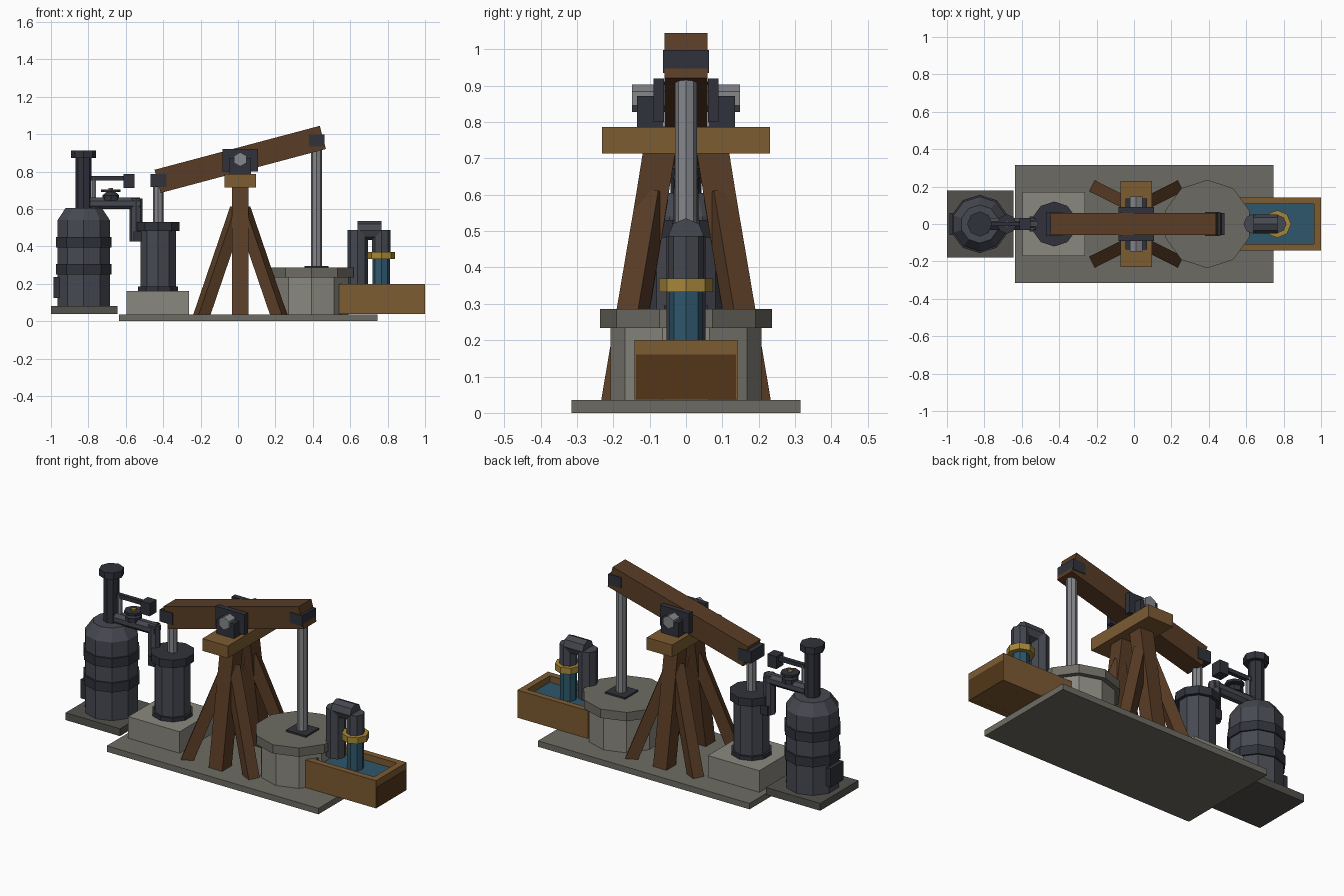
import bpy, bmesh, math
from mathutils import Vector

if "Cube" in bpy.data.objects:
    bpy.data.objects.remove(bpy.data.objects["Cube"])

def material(name, hexcode):
    m = bpy.data.materials.new(name)
    rgb = [int(hexcode[i:i + 2], 16) / 255 for i in (0, 2, 4)]
    m.diffuse_color = [c ** 2.2 for c in rgb] + [1]
    m.use_nodes = True
    m.node_tree.nodes["Principled BSDF"].inputs["Base Color"].default_value = m.diffuse_color
    return m

WOOD = material("dark_wood", "5a3f2a")
TAN = material("light_wood", "7c5c36")
INNER = material("inner_wood", "54391f")
IRON = material("iron", "484a52")
DARK = material("dark_iron", "34363d")
STEEL = material("steel", "85868a")
STONE = material("stone", "6d6b63")
PALE = material("pale_stone", "89877e")
SLATE = material("slate", "53524d")
WATER = material("water", "32586c")
BRASS = material("brass", "a5863c")

def finish(name, bm, mat):
    me = bpy.data.meshes.new(name)
    bmesh.ops.recalc_face_normals(bm, faces=bm.faces)
    bm.to_mesh(me)
    bm.free()
    ob = bpy.data.objects.new(name, me)
    me.materials.append(mat)
    bpy.context.collection.objects.link(ob)
    return ob

def box(name, x, y, z, mat, tilt=0):
    """Box from (min, max) ranges, optionally tilted about the y axis."""
    bm = bmesh.new()
    bmesh.ops.create_cube(bm, size=1)
    for v in bm.verts:
        v.co = Vector([v.co[i] * (r[1] - r[0]) for i, r in enumerate((x, y, z))])
    ob = finish(name, bm, mat)
    ob.location = [sum(r) / 2 for r in (x, y, z)]
    ob.rotation_euler.y = tilt
    return ob

def lathe(name, x, y, profile, n, mat):
    """Low-poly turned part: profile of (radius, z), first vertex on +y."""
    bm = bmesh.new()
    rings = [[bm.verts.new((x + r * math.sin(2 * math.pi * i / n),
                            y + r * math.cos(2 * math.pi * i / n), z))
              for i in range(n)] for r, z in profile]
    for a, b in zip(rings, rings[1:]):
        for i in range(n):
            j = (i + 1) % n
            bm.faces.new((a[i], a[j], b[j], b[i]))
    bm.faces.new(rings[0])
    bm.faces.new(rings[-1])
    return finish(name, bm, mat)

def rod(name, p, q, r, n, mat, spin=0):
    """Prism between two points."""
    p, q = Vector(p), Vector(q)
    ob = lathe(name, 0, 0, [(r, -(q - p).length / 2), (r, (q - p).length / 2)], n, mat)
    turn = (q - p).to_track_quat('Z', 'Y').to_matrix().to_4x4()
    for v in ob.data.vertices:
        c, s = math.cos(spin), math.sin(spin)
        v.co = turn @ Vector((v.co.x * c - v.co.y * s, v.co.x * s + v.co.y * c, v.co.z))
    ob.location = (p + q) / 2
    return ob

def timber(name, foot, top, w, z0):
    """Square timber along a slanted axis with its foot cut level at z0."""
    ob = rod(name, foot, top, w * math.sqrt(0.5), 4, WOOD, math.pi / 4)
    for v in ob.data.vertices:
        if v.co.z < 0:
            axis = Vector(top) - Vector(foot)
            v.co += axis * ((z0 - ob.location.z - v.co.z) / axis.z)
    return ob

CX = 0.012

# Foundations
box("base_slab", (-0.635, 0.745), (-0.315, 0.315), (0, 0.035), STONE)
box("boiler_slab", (-1.0, -0.645), (-0.178, 0.178), (0.037, 0.08), SLATE)
box("cylinder_plinth", (-0.597, -0.262), (-0.17, 0.17), (0.035, 0.162), PALE)

# Boiler with shoulder, bands, fire door and chimney
BX = -0.825
lathe("boiler", BX, 0, [(0.147, 0.08), (0.147, 0.54), (0.102, 0.605)], 10, IRON)
for i, (a, b) in enumerate(((0.25, 0.305), (0.395, 0.45))):
    lathe(f"boiler_band_{i}", BX, 0, [(0.156, a), (0.156, b)], 10, DARK)
box("fire_door", (-0.986, -0.94), (-0.06, 0.06), (0.125, 0.235), DARK)
lathe("chimney", BX, 0, [(0.043, 0.6), (0.043, 0.875)], 8, DARK)
lathe("chimney_cap", BX, 0, [(0.067, 0.873), (0.067, 0.912)], 8, DARK)

# Steam pipe with valve wheel
rod("steam_pipe_across", (-0.79, 0, 0.63), (-0.525, 0, 0.63), 0.034, 8, IRON, math.pi / 8)
lathe("steam_pipe_down", -0.545, 0, [(0.034, 0.425), (0.034, 0.655)], 8, IRON)
box("steam_inlet", (-0.56, -0.47), (-0.04, 0.04), (0.425, 0.48), DARK)
lathe("valve_body", -0.68, 0, [(0.045, 0.645), (0.045, 0.672), (0.025, 0.69)], 8, DARK)
lathe("valve_wheel", -0.68, 0, [(0.052, 0.69), (0.052, 0.704)], 8, DARK)
lathe("valve_knob", -0.68, 0, [(0.014, 0.7), (0.014, 0.712)], 6, BRASS)

# Safety valve lever
lathe("safety_seat", -0.77, 0, [(0.024, 0.58), (0.024, 0.615)], 8, BRASS)
lathe("safety_stem", -0.77, 0, [(0.013, 0.6), (0.013, 0.77)], 6, STEEL)
box("safety_lever", (-0.785, -0.59), (-0.012, 0.012), (0.752, 0.775), DARK)
box("safety_weight", (-0.612, -0.553), (-0.032, 0.032), (0.712, 0.786), DARK)

# Steam cylinder and piston rod
PX = -0.427
lathe("cylinder", PX, 0, [(0.1, 0.16), (0.1, 0.49)], 10, IRON)
lathe("cylinder_foot", PX, 0, [(0.112, 0.16), (0.112, 0.185)], 10, DARK)
lathe("cylinder_head", PX, 0, [(0.12, 0.483), (0.12, 0.53)], 10, DARK)
lathe("piston_rod", PX, 0, [(0.028, 0.52), (0.028, 0.75)], 8, STEEL)

# Rocking beam, end blocks and axle
PZ = 0.865
box("beam", (CX - 0.457, CX + 0.457), (-0.059, 0.059), (PZ - 0.064, PZ + 0.064), WOOD, -0.26)
box("piston_end_block", (-0.467, -0.383), (-0.063, 0.063), (0.717, 0.787), DARK)
box("pump_end_block", (0.38, 0.463), (-0.063, 0.063), (0.935, 0.998), DARK)
rod("axle", (CX, -0.148, PZ), (CX, 0.148, PZ), 0.038, 6, STEEL)

# Trestle
box("trestle_cap", (CX - 0.083, CX + 0.083), (-0.231, 0.231), (0.714, 0.786), TAN)
for s, side in ((-1, "front"), (1, "back")):
    box(f"{side}_bearing_plate", (CX - 0.095, CX + 0.095), sorted((s * 0.06, s * 0.09)),
        (0.8, 0.92), DARK)
    box(f"{side}_bearing", (CX - 0.057, CX + 0.057), sorted((s * 0.062, s * 0.135)),
        (0.786, 0.872), DARK)
    timber(f"{side}_post", (CX, s * 0.183, 0.035), (CX, s * 0.072, 0.73), 0.088, 0.035)
    for t, end in ((-1, "left"), (1, "right")):
        timber(f"{side}_{end}_brace", (CX + t * 0.205, s * 0.188, 0.035),
               (CX + t * 0.012, s * 0.092, 0.6), 0.066, 0.035)

# Well and pump rod
WX = 0.392
lathe("well_wall", WX, 0, [(0.208, 0.03), (0.208, 0.24)], 10, PALE)
lathe("well_rim", WX, 0, [(0.236, 0.234), (0.236, 0.286)], 10, STONE)
lathe("pump_rod", 0.42, 0, [(0.03, 0.28), (0.03, 0.95)], 8, STEEL)
box("pump_rod_plate", (0.355, 0.485), (-0.06, 0.06), (0.28, 0.296), DARK)

# Outlet pipe, brass spout ring and falling water
OX, SX = 0.64, 0.766
lathe("outlet_riser", OX, 0, [(0.054, 0.2), (0.054, 0.487)], 8, IRON)
rod("outlet_bend", (OX, 0, 0.485), (SX, 0, 0.485), 0.05, 8, IRON)
lathe("outlet_spout", SX, 0, [(0.049, 0.36), (0.049, 0.487)], 8, IRON)
lathe("spout_ring", SX, 0, [(0.074, 0.333), (0.074, 0.37)], 8, BRASS)
lathe("falling_water", SX, 0, [(0.046, 0.15), (0.046, 0.34)], 8, WATER)

# Water trough
for s, side in ((-1, "front"), (1, "back")):
    box(f"trough_{side}_wall", (0.54, 1.0), sorted((s * 0.106, s * 0.142)), (0.037, 0.2), TAN)
box("trough_inner_wall", (0.54, 0.58), (-0.11, 0.11), (0.037, 0.2), TAN)
box("trough_outer_wall", (0.962, 0.9995), (-0.11, 0.11), (0.037, 0.2), TAN)
box("trough_end_panel", (0.98, 1.001), (-0.137, 0.137), (0.038, 0.16), INNER)
box("trough_floor", (0.55, 0.99), (-0.12, 0.12), (0.0375, 0.07), TAN)
box("trough_water", (0.57, 0.97), (-0.108, 0.108), (0.06, 0.162), WATER)
